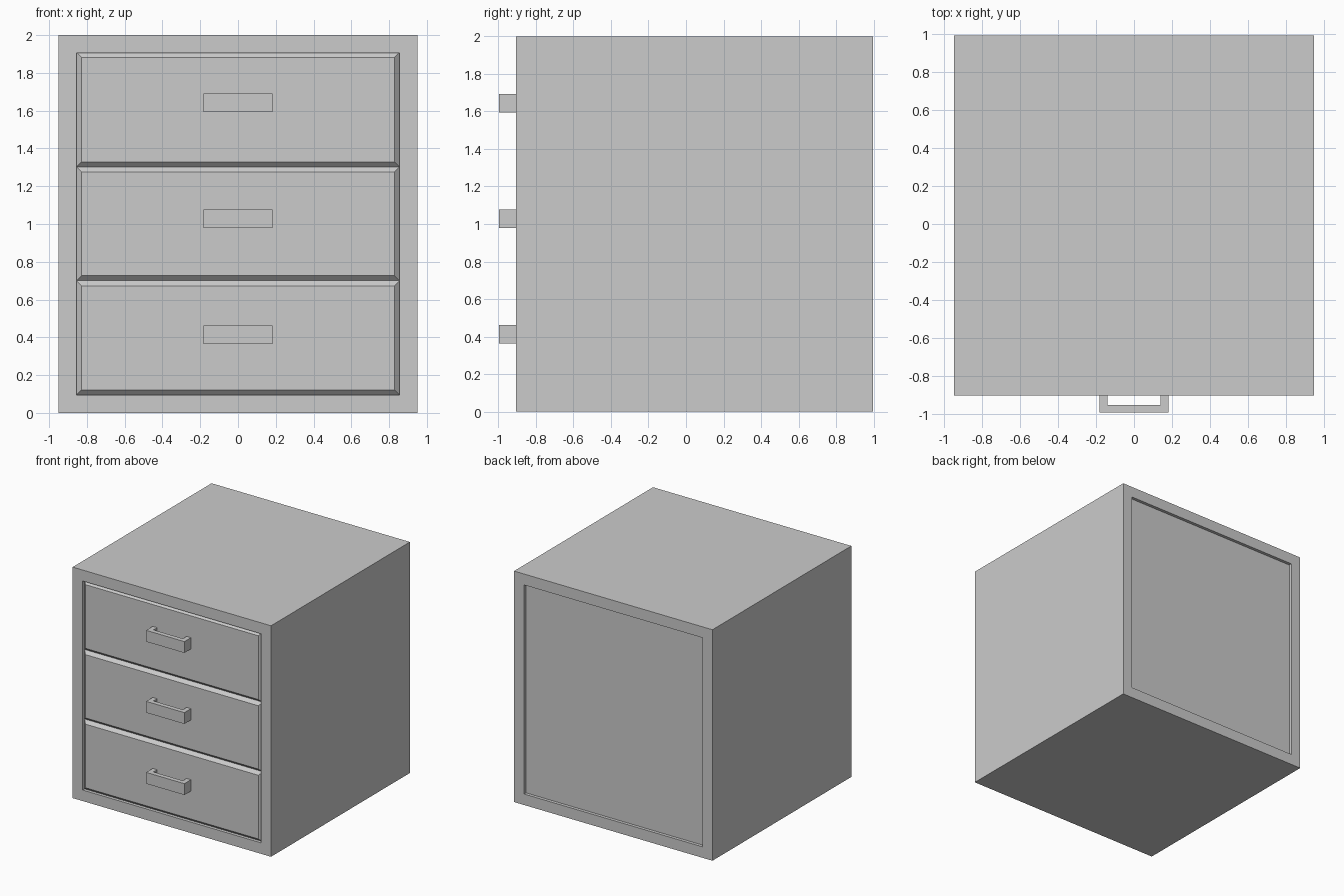
import bpy, bmesh
from mathutils import Vector

if "Cube" in bpy.data.objects:
    bpy.data.objects.remove(bpy.data.objects["Cube"])

FRONT, BACK = -0.905, 0.995
HALF_W, HEIGHT, WALL = 0.95, 2.0, 0.095
IN_W = HALF_W - WALL


def box_bmesh(x0, x1, y0, y1, z0, z1):
    bm = bmesh.new()
    bmesh.ops.create_cube(bm, size=1)
    for v in bm.verts:
        v.co = Vector(((x0 + x1) / 2 + v.co.x * (x1 - x0),
                       (y0 + y1) / 2 + v.co.y * (y1 - y0),
                       (z0 + z1) / 2 + v.co.z * (z1 - z0)))
    bm.normal_update()
    return bm


def finish(bm, name):
    bmesh.ops.recalc_face_normals(bm, faces=bm.faces)
    mesh = bpy.data.meshes.new(name)
    bm.to_mesh(mesh)
    bm.free()
    obj = bpy.data.objects.new(name, mesh)
    bpy.context.collection.objects.link(obj)
    return obj


# Cabinet shell: a box with an opening through front and back
bm = box_bmesh(-HALF_W, HALF_W, FRONT, BACK, 0, HEIGHT)
ends = [f for f in bm.faces if abs(f.normal.y) > 0.9]
bmesh.ops.inset_individual(bm, faces=ends, thickness=WALL, use_even_offset=True)
rims = [e for f in ends for e in f.edges]
bmesh.ops.delete(bm, geom=ends, context='FACES_ONLY')
bmesh.ops.bridge_loops(bm, edges=rims)
finish(bm, "cabinet_shell")

# Recessed back panel
finish(box_bmesh(-IN_W, IN_W, 0.93, 0.968, WALL, HEIGHT - WALL), "back_panel")


# Drawer with chamfered front edges, flush with the shell
def drawer(name, z0, z1):
    bm = box_bmesh(-IN_W, IN_W, FRONT, 0.93, z0, z1)
    front = min(bm.faces, key=lambda f: f.calc_center_median().y)
    bmesh.ops.bevel(bm, geom=list(front.edges), offset=0.027, segments=1,
                    affect='EDGES', profile=0.5)
    finish(bm, name)


# U-shaped pull, outline seen from above and extruded upwards
def handle(name, z):
    w, t, tip = 0.183, 0.042, -0.995
    pts = [(-w, FRONT), (-w, tip), (w, tip), (w, FRONT),
           (w - t, FRONT), (w - t, tip + 0.04), (t - w, tip + 0.04), (t - w, FRONT)]
    bm = bmesh.new()
    face = bm.faces.new([bm.verts.new((x, y, z - 0.049)) for x, y in pts])
    ext = bmesh.ops.extrude_face_region(bm, geom=[face], use_keep_orig=True)
    top = [g for g in ext["geom"] if isinstance(g, bmesh.types.BMVert)]
    bmesh.ops.translate(bm, verts=top, vec=(0, 0, 0.098))
    finish(bm, name)


levels = [("bottom", 0.095, 0.70, 0.413),
          ("middle", 0.70, 1.302, 1.028),
          ("top", 1.302, 1.908, 1.643)]
for label, z0, z1, hz in levels:
    drawer(label + "_drawer", z0, z1)
    handle(label + "_handle", hz)
